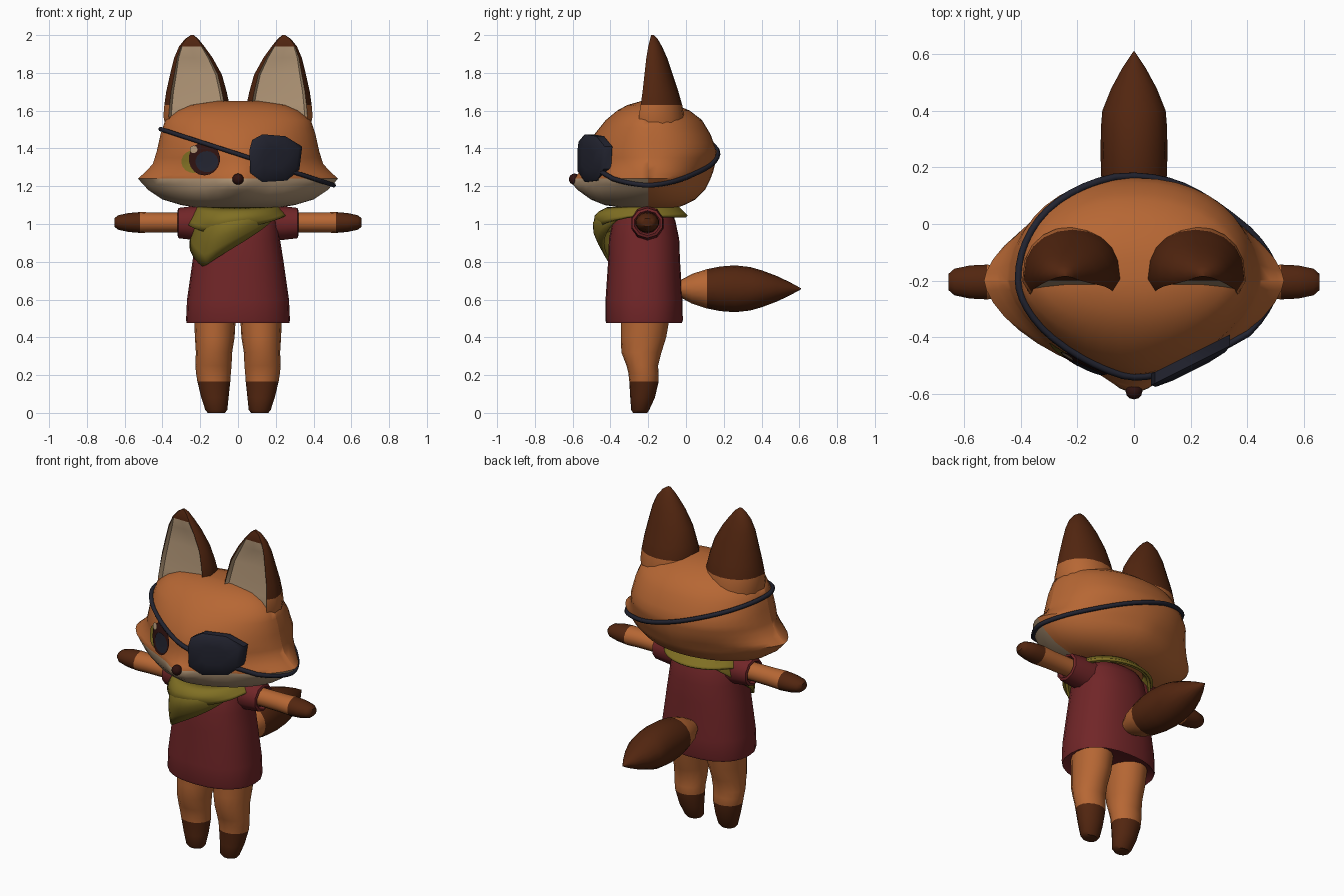
import bpy, bmesh, math
from mathutils import Vector

if "Cube" in bpy.data.objects:
    bpy.data.objects.remove(bpy.data.objects["Cube"])

COLOURS = {
    "orange_fur": (0.47, 0.135, 0.034), "brown_fur": (0.085, 0.019, 0.005),
    "cream_fur": (0.42, 0.29, 0.175), "red_cloth": (0.165, 0.019, 0.021),
    "olive_cloth": (0.215, 0.16, 0.017), "navy_leather": (0.016, 0.017, 0.029),
    "dark_eye": (0.028, 0.006, 0.005)}
MATS = {}
for key, c in COLOURS.items():
    MATS[key] = bpy.data.materials.new(key)
    MATS[key].diffuse_color = (*c, 1)


def finish(name, bm, mats, rule=None, angle=40):
    """Turn a bmesh into a shaded object; rule(face centre) gives the material."""
    bmesh.ops.recalc_face_normals(bm, faces=bm.faces)
    for f in bm.faces:
        if rule:
            f.material_index = rule(f.calc_center_median())
    me = bpy.data.meshes.new(name)
    bm.to_mesh(me)
    bm.free()
    for m in mats:
        me.materials.append(MATS[m])
    ob = bpy.data.objects.new(name, me)
    bpy.context.collection.objects.link(ob)
    bpy.ops.object.select_all(action='DESELECT')
    ob.select_set(True)
    bpy.context.view_layer.objects.active = ob
    bpy.ops.object.shade_smooth_by_angle(angle=math.radians(angle))
    return ob


def loft(rings, caps=True):
    bm = bmesh.new()
    vs = [[bm.verts.new(p) for p in r] for r in rings]
    n = len(vs[0])
    for a, b in zip(vs, vs[1:]):
        for i in range(n):
            bm.faces.new((a[i], a[(i + 1) % n], b[(i + 1) % n], b[i]))
    if caps:
        bm.faces.new(vs[0])
        bm.faces.new(vs[-1])
    return bm


def spow(v, e):
    return math.copysign(abs(v) ** e, v)


def oval(cx, cy, rx, ry, n=20, p=2.0):
    pts = []
    for i in range(n):
        t = 2 * math.pi * i / n
        pts.append((cx + rx * spow(math.sin(t), 2 / p), cy - ry * spow(math.cos(t), 2 / p)))
    return pts


# Head: z, half width, front y, back y, front and back roundness
HEAD = [(1.085, .20, -.33, -.05, 2, 2), (1.10, .30, -.43, -.01, 1.9, 2),
        (1.13, .40, -.50, .05, 1.7, 1.9), (1.18, .475, -.535, .10, 1.6, 1.7),
        (1.24, .53, -.54, .13, 1.6, 1.6), (1.28, .485, -.54, .145, 1.6, 1.8),
        (1.32, .45, -.54, .155, 1.6, 2), (1.385, .43, -.53, .163, 1.7, 2.2),
        (1.475, .41, -.485, .13, 1.8, 2.2), (1.55, .385, -.425, .085, 1.9, 2.1),
        (1.60, .32, -.365, .02, 2, 2), (1.63, .25, -.31, -.05, 2, 2),
        (1.65, .12, -.24, -.12, 2, 2)]


def head_point(t, z):
    """Point on the head at angle t (0 = front, pi/2 = +x) and height z."""
    k = 0
    while k < len(HEAD) - 2 and HEAD[k + 1][0] < z:
        k += 1
    a, b = HEAD[k], HEAD[k + 1]
    f = (z - a[0]) / (b[0] - a[0])
    w, yf, yb, pf, pb = (a[j] + (b[j] - a[j]) * f for j in range(1, 6))
    s, c = math.sin(t), math.cos(t)
    yc = -.2
    p = pf if c > 0 else pb
    x = w * spow(s, 2 / p)
    y = yc - (yc - yf if c > 0 else yb - yc) * spow(c, 2 / p)
    if c > 0:   # muzzle bump
        y -= .065 * math.exp(-(x / .1) ** 2 - ((z - 1.22) / .055) ** 2)
    return Vector((x, y, z))


def face_y(x, z):
    lo, hi = 0, math.pi / 2
    for _ in range(25):
        mid = (lo + hi) / 2
        if head_point(mid, z).x < abs(x):
            lo = mid
        else:
            hi = mid
    return head_point(lo, z).y


levels = sorted([h[0] for h in HEAD] + [1.21, 1.26, 1.35, 1.43, 1.51])
bm = loft([[head_point(2 * math.pi * i / 40, z) for i in range(40)] for z in levels])
bmesh.ops.bisect_plane(bm, geom=bm.verts[:] + bm.edges[:] + bm.faces[:],
                       plane_co=(0, -.2, 0), plane_no=(0, 1, 0))
finish("head", bm, ["orange_fur", "cream_fur"],
       lambda c: int(c.z < 1.24 and c.y < -.2), 50)

# Ears: z, inner x, outer x, front y, back y
EAR = [(1.5, .06, .38, -.24, -.01), (1.57, .05, .395, -.25, -.01), (1.63, .045, .39, -.24, -.02),
       (1.70, .06, .38, -.23, -.04), (1.79, .085, .36, -.22, -.07), (1.88, .135, .338, -.21, -.10),
       (1.94, .178, .312, -.20, -.127), (1.98, .21, .28, -.19, -.15), (2.0, .235, .25, -.185, -.17)]
FRONT = [(-.84, 0), (-.76, 1), (0, 1.2), (.76, 1), (.84, 0)]
for side, s in (("left", -1), ("right", 1)):
    rings = []
    for z, xi, xo, yf, yb in EAR:
        cx, hw, dent = (xi + xo) / 2, (xo - xi) / 2, .022 if z < 1.9 else 0
        ym = yf + (yb - yf) * .2
        ring = [(s * (cx + u * hw), yf + d * dent, z) for u, d in FRONT]
        for i in range(11):
            t = math.pi * i / 10
            ring.append((s * (cx + hw * math.cos(t)), ym + (yb - ym) * spow(math.sin(t), .8), z))
        rings.append(ring)
    bm = loft(rings)
    bm.faces.ensure_lookup_table()
    n = len(rings[0])
    inner = {k * n + i for k in range(1, 6) for i in range(4)}
    cream = [bm.faces[i] for i in inner]
    for f in bm.faces:
        f.material_index = 2 if f in cream else int(f.calc_center_median().z > 1.63)
    finish(side + "_ear", bm, ["orange_fur", "brown_fur", "cream_fur"], None, 45)


# Eye: thin discs that follow the face
def face_disc(name, x, z, rx, rz, lift, mat):
    bm = bmesh.new()
    rings = []
    for r in (.35, .7, 1):
        rings.append([bm.verts.new((px, face_y(px, pz) - lift, pz))
                      for px, pz in oval(x, z, rx * r, rz * r, 18)])
    bm.faces.new(rings[0])
    for a, b in zip(rings, rings[1:]):
        for i in range(18):
            j = (i + 1) % 18
            bm.faces.new((a[i], a[j], b[j], b[i]))
    ob = finish(name, bm, [mat])
    if sum(p.normal.y for p in ob.data.polygons) > 0:
        ob.data.flip_normals()


face_disc("eye_corner", -.235, 1.33, .065, .06, .006, "olive_cloth")
face_disc("eye", -.178, 1.345, .083, .088, .011, "dark_eye")
face_disc("pupil", -.165, 1.33, .06, .056, .015, "navy_leather")
face_disc("eye_glint", -.235, 1.395, .02, .02, .018, "cream_fur")

# Nose
bm = bmesh.new()
bmesh.ops.create_uvsphere(bm, u_segments=12, v_segments=8, radius=.03)
bmesh.ops.translate(bm, verts=bm.verts, vec=(0, -.59, 1.237))
finish("nose", bm, ["dark_eye"], None, 80)

# Eye patch: domed plate leaning along the face
OUT = [(.06, 1.39), (.075, 1.445), (.13, 1.475), (.25, 1.465), (.34, 1.41),
       (.325, 1.29), (.26, 1.23), (.13, 1.222), (.065, 1.27)]


def patch_ring(k, push):
    return [(.2 + (x - .2) * k, -.6 + .5 * (.2 + (x - .2) * k) - push, 1.35 + (z - 1.35) * k)
            for x, z in OUT]


finish("eye_patch", loft([patch_ring(1, -.04), patch_ring(1, 0), patch_ring(.88, .014),
                          patch_ring(.45, .022)]), ["navy_leather"])

# Strap: tilted loop hugging the head
curve = bpy.data.curves.new("patch_strap", 'CURVE')
curve.dimensions, curve.bevel_depth, curve.bevel_resolution = '3D', .013, 1
spline = curve.splines.new('POLY')
spline.points.add(47)
spline.use_cyclic_u = True
for i, pt in enumerate(spline.points):
    z = 1.37
    for _ in range(30):
        p = head_point(2 * math.pi * i / 48, z)
        z += .5 * (1.37 - .33 * p.x - z)
    out = Vector((p.x, p.y + .2, 0)).normalized() * .008
    pt.co = (*(p + out), 1)
curve.materials.append(MATS["navy_leather"])
strap = bpy.data.objects.new("patch_strap", curve)
bpy.context.collection.objects.link(strap)
bpy.ops.object.select_all(action='DESELECT')
strap.select_set(True)
bpy.context.view_layer.objects.active = strap
bpy.ops.object.convert(target='MESH')

# Shirt: z, half width, half depth (first ring is the turned-in hem)
SHIRT = [(.50, .245, .175), (.476, .272, .2), (.49, .275, .205), (.6, .27, .204), (.81, .24, .19),
         (.92, .222, .186), (1.02, .21, .165), (1.07, .19, .14), (1.09, .13, .10)]
finish("shirt", loft([[(x, y, z) for x, y in oval(0, -.222, w, d, 24, 2.3)] for z, w, d in SHIRT]),
       ["red_cloth"], None, 50)

# Legs: z, centre x, half width, front y, back y
LEG = [(0, .115, .045, -.28, -.205), (.015, .115, .058, -.29, -.195), (.08, .122, .072, -.295, -.165),
       (.165, .128, .087, -.30, -.145), (.21, .13, .092, -.305, -.145), (.25, .13, .096, -.315, -.148),
       (.32, .127, .096, -.342, -.13), (.40, .123, .105, -.345, -.105), (.54, .122, .112, -.345, -.08)]
# Sleeves and arms: x, half depth, half height
SLEEVE = [(.14, .09, .10), (.25, .088, .088), (.315, .084, .080), (.32, .07, .066), (.30, .06, .056)]
ARM = [(.2, .055, .052), (.32, .055, .052), (.44, .056, .053), (.52, .063, .055), (.58, .06, .05),
       (.635, .048, .038), (.655, .03, .022)]
for side, s in (("left", -1), ("right", 1)):
    finish(side + "_leg", loft([[(s * x, y, z) for x, y in oval(cx, (a + b) / 2, w, (b - a) / 2, 16)]
                                for z, cx, w, a, b in LEG]),
           ["orange_fur", "brown_fur"], lambda c: int(c.z < .165), 50)
    finish(side + "_sleeve", loft([[(s * x, y, z) for y, z in oval(-.205, 1.005, d, h, 10)]
                                   for x, d, h in SLEEVE]), ["red_cloth"], None, 45)
    finish(side + "_arm", loft([[(s * x, y, z) for y, z in oval(-.205, 1.008, d, h, 14)]
                                for x, d, h in ARM]),
           ["orange_fur", "brown_fur"], lambda c: int(abs(c.x) > .52), 50)

# Tail: y, half width, half height
TAIL = [(-.08, .04, .03), (-.03, .06, .045), (.03, .09, .078), (.11, .11, .104), (.18, .117, .118),
        (.26, .118, .124), (.34, .117, .115), (.40, .112, .098), (.48, .08, .068), (.55, .042, .035),
        (.61, .002, .002)]
finish("tail", loft([[(x, y, z) for x, z in oval(0, .657, w, h, 16)] for y, w, h in TAIL]),
       ["orange_fur", "brown_fur"], lambda c: int(c.y > .11), 50)


# Scarf: collar all round with a pointed drape in front
def scarf(name, tip, drop, span, flare, puff):
    rings = []
    for k in range(6):
        t, ring = k / 5, []
        for i in range(48):
            a = -math.pi + 2 * math.pi * i / 48
            w = max(0, 1 - abs(a - tip) / span)
            z = 1.09 - (.045 + drop * w) * t
            bulge = puff * math.sin(math.pi * t ** .8) * w ** .5
            ring.append(((.215 + flare * t) * math.sin(a) * (1 + .1 * w * t),
                         -.225 - (.19 + flare * t + bulge) * math.cos(a), z))
        rings.append(ring)
    ob = finish(name, loft(rings, False), ["olive_cloth"], None, 50)
    mod = ob.modifiers.new("thickness", 'SOLIDIFY')
    mod.thickness, mod.offset = .015, -1


scarf("scarf", -.75, .275, 1.75, .03, .085)
scarf("scarf_fold", -.45, .10, 1.7, .045, .06)

for m in bpy.data.materials:
    if m.users and not m.is_grease_pencil:
        m.use_nodes = True
        m.node_tree.nodes["Principled BSDF"].inputs["Base Color"].default_value = m.diffuse_color
